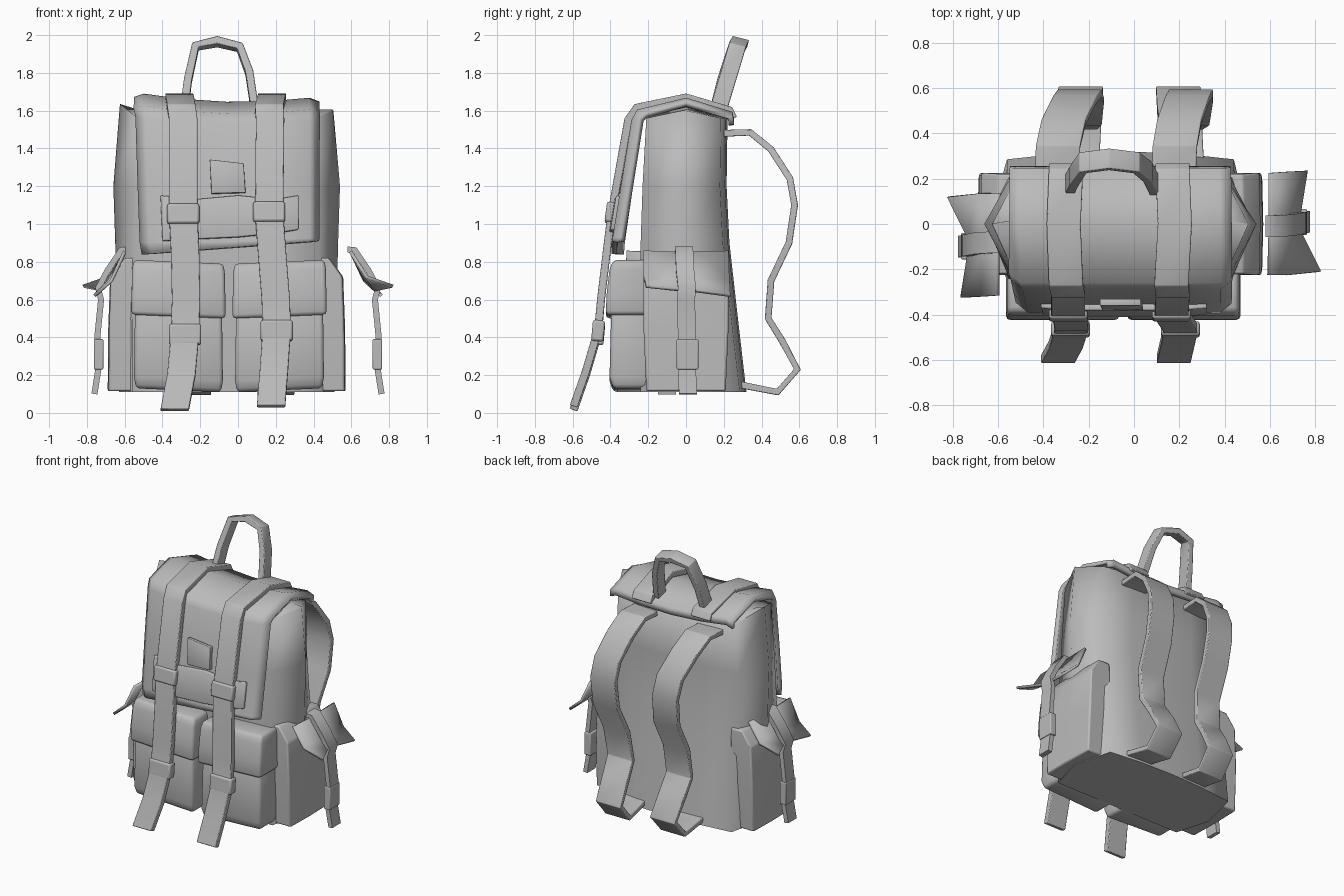
import bpy, bmesh, math
from mathutils import Vector

cube = bpy.data.objects.get("Cube")
if cube:
    bpy.data.objects.remove(cube, do_unlink=True)

# Single canvas colour
GREY = (0.5, 0.5, 0.5, 1)
canvas = bpy.data.materials.new("grey canvas")
canvas.use_nodes = True
canvas.diffuse_color = GREY
canvas.node_tree.nodes["Principled BSDF"].inputs["Base Color"].default_value = GREY

CX = -0.06          # the body sits slightly off centre
X, Y = Vector((1, 0, 0)), Vector((0, 1, 0))


def build(name, verts, faces, bevel=0.0, thick=0.0, angle=70):
    """Mesh object with clean normals, optional thickness and bevel."""
    me = bpy.data.meshes.new(name)
    me.from_pydata([tuple(v) for v in verts], [], faces)
    bm = bmesh.new()
    bm.from_mesh(me)
    bmesh.ops.recalc_face_normals(bm, faces=bm.faces)
    bm.to_mesh(me)
    bm.free()
    me.materials.append(canvas)
    me.shade_smooth()
    me.set_sharp_from_angle(angle=math.radians(angle))
    ob = bpy.data.objects.new(name, me)
    bpy.context.collection.objects.link(ob)
    if thick:
        mod = ob.modifiers.new("thickness", "SOLIDIFY")
        mod.thickness, mod.offset = thick, 0
    if bevel:
        mod = ob.modifiers.new("soft edge", "BEVEL")
        mod.width, mod.segments = bevel, 2
    return ob


def loft(name, rings, **kw):
    """Closed skin through equal rings, capped at both ends."""
    n, m = len(rings[0]), len(rings)
    faces = [(r * n + i, r * n + (i + 1) % n, (r + 1) * n + (i + 1) % n, (r + 1) * n + i)
             for r in range(m - 1) for i in range(n)]
    faces += [tuple(range(n)), tuple(range((m - 1) * n, m * n))]
    return build(name, [v for r in rings for v in r], faces, **kw)


def sheet(name, rows, thick, **kw):
    """Cloth panel through a grid of points."""
    n = len(rows[0])
    faces = [(r * n + i, r * n + i + 1, (r + 1) * n + i + 1, (r + 1) * n + i)
             for r in range(len(rows) - 1) for i in range(n - 1)]
    return build(name, [v for r in rows for v in r], faces, thick=thick, **kw)


def ribbon(name, path, width, thick, side=X, **kw):
    """Flat webbing that follows a path."""
    pts = [Vector(p) for p in path]
    rings = []
    for i, p in enumerate(pts):
        t = (pts[min(i + 1, len(pts) - 1)] - pts[max(i - 1, 0)]).normalized()
        n = t.cross(side).normalized() * thick / 2
        s = side * width / 2
        rings.append([p - s - n, p + s - n, p + s + n, p - s + n])
    return loft(name, rings, **kw)


# Main body: z, front y, back y, corner half width, ridge half width, ridge lift
rings = []
for z, front, back, corner, ridge, lift in [
        (0.11, -0.24, 0.32, 0.50, 0.57, 0),
        (0.50, -0.25, 0.275, 0.50, 0.58, 0),
        (0.90, -0.24, 0.23, 0.49, 0.59, 0),
        (1.20, -0.23, 0.215, 0.48, 0.60, 0),
        (1.56, -0.21, 0.22, 0.47, 0.565, 0.04),
        (1.605, -0.01, 0.03, 0.47, 0.56, 0)]:      # gabled top
    half = [(0.25, front, 0), (corner, front, 0), (ridge, 0, lift),
            (corner, back - min(0.035, back / 2), 0), (0.25, back - 0.008, 0)]
    ring = [(CX, front, z)] + [(CX + x, y, z + l) for x, y, l in half] + [(CX, back, z)]
    ring += [(CX - x, y, z + l * 1.9) for x, y, l in reversed(half)]
    rings.append(ring)
loft("body", rings, angle=80)

# Lid with a long front flap, side edges turned back
rows = []
for k, (y, z) in enumerate([(0.24, 1.55), (0.235, 1.59), (0.0, 1.66), (-0.25, 1.60),
                            (-0.275, 1.55), (-0.33, 1.20), (-0.375, 0.90), (-0.38, 0.845)]):
    t = max(0, k - 3) / 4
    row = []
    for f in (-1, -0.9, -0.5, 0, 0.5, 0.9, 1):
        x = CX + 0.02 * t + (0.485 - 0.025 * t) * f
        edge = abs(f) == 1
        sag = 0.04 * f * f - 0.012 * f - 0.028
        dz = sag * (1 - t) + 0.035 * (f + 0.8) * t ** 3
        row.append((x, y + (0.04 if edge and k > 2 else 0), z + dz - (0.025 if edge and k < 4 else 0)))
    rows.append(row)
sheet("lid_flap", rows, 0.03)

# Label panel and small patch on the flap
sheet("label_panel", [[(-0.41, -0.355, 1.15), (-0.22, -0.365, 1.13), (0.0, -0.365, 1.15),
                       (0.2, -0.365, 1.13), (0.32, -0.355, 1.15)],
                      [(-0.40, -0.392, 0.91), (-0.22, -0.397, 0.92), (0.0, -0.397, 0.93),
                       (0.2, -0.395, 0.95), (0.32, -0.385, 0.97)]], 0.03, bevel=0.006)
sheet("patch", [[(-0.15, -0.345, 1.34), (0.03, -0.345, 1.32)],
                [(-0.14, -0.365, 1.16), (0.04, -0.365, 1.165)]], 0.03, bevel=0.004)

# Front pockets with overlapping lids, the right pair hanging slightly askew
for side, cx, skew in (("right", -0.315, -0.01), ("left", 0.22, 0.01)):
    def block(name, levels, bevel):
        loft(f"{side}_{name}", [[(cx - w, -0.2, z - skew), (cx - w, y, z - skew),
                                 (cx + w, y, z + skew), (cx + w, -0.2, z + skew)]
                                for z, y, w in levels], bevel=bevel, angle=100)
    block("front_pocket", [(0.12, -0.385, 0.225), (0.18, -0.405, 0.235), (0.56, -0.395, 0.23)], 0.02)
    block("front_pocket_lid", [(0.51, -0.425, 0.25), (0.62, -0.42, 0.248), (0.75, -0.405, 0.245),
                               (0.80, -0.385, 0.238)], 0.02)

# Side pockets
for name, s in (("left", 1), ("right", -1)):
    loft(f"{name}_side_pocket",
         [[(CX + s * 0.45, -d, z), (CX + s * x, -d, z), (CX + s * (x + 0.005), 0, z),
           (CX + s * x, d, z), (CX + s * 0.45, d, z)]
          for z, x, d in [(0.115, 0.625, 0.21), (0.45, 0.622, 0.225), (0.72, 0.612, 0.225), (0.82, 0.54, 0.22)]],
         bevel=0.01)

# Flared side flaps with hanging straps, the right set turned half round
for name, s in (("left", 1), ("right", -1)):
    def place(p):
        return p if s > 0 else (-p[0], -0.09 - p[1], p[2])
    sheet(f"{name}_side_flap",
          [[place(p) for p in row] for row in [
              [(0.595, -0.225, 0.855), (0.68, -0.225, 0.72), (0.82, -0.21, 0.67)],
              [(0.60, -0.05, 0.85), (0.67, -0.04, 0.72), (0.73, -0.03, 0.65)],
              [(0.60, 0.06, 0.85), (0.67, 0.05, 0.71), (0.73, 0.05, 0.645)],
              [(0.60, 0.225, 0.855), (0.67, 0.23, 0.70), (0.76, 0.235, 0.62)]]], 0.018)
    ribbon(f"{name}_side_strap",
           [place(p) for p in [(0.58, -0.01, 0.865), (0.615, -0.01, 0.865), (0.69, -0.005, 0.755),
                               (0.74, 0.005, 0.66), (0.725, 0, 0.60), (0.745, 0.005, 0.40),
                               (0.738, 0.005, 0.24), (0.76, 0.01, 0.10)]], 0.095, 0.032, Y)
    ribbon(f"{name}_side_strap_loop",
           [place((0.738, 0.008, 0.39)), place((0.738, 0.008, 0.23))], 0.115, 0.05, Y, bevel=0.006)

# Front straps running over the lid, with two loops each
profile = [(0.25, 1.56), (0.235, 1.60), (0, 1.67), (-0.265, 1.615), (-0.305, 1.555), (-0.395, 1.05),
           (-0.42, 0.85), (-0.45, 0.60), (-0.465, 0.42), (-0.53, 0.20), (-0.595, 0.015)]
straps = {"right": ([-0.30, -0.30, -0.31, -0.30, -0.29, -0.29, -0.28, -0.275, -0.28, -0.30, -0.335], 0),
          "left": ([0.17, 0.17, 0.18, 0.165, 0.17, 0.165, 0.18, 0.20, 0.205, 0.19, 0.175], 0.02)}
for name, (xs, up) in straps.items():
    ribbon(f"{name}_front_strap", [(x, y, z + up * (z < 0.5)) for x, (y, z) in zip(xs, profile)],
           0.15, 0.042, bevel=0.005)
    ribbon(f"{name}_upper_loop", [(xs[5], -0.385, 1.105 + up / 2), (xs[5], -0.40, 1.0 + up / 2)],
           0.17, 0.065, bevel=0.012)
    ribbon(f"{name}_lower_loop", [(xs[8], -0.46, 0.47 + up), (xs[8], -0.47, 0.36 + up)],
           0.17, 0.065, bevel=0.012)

# Padded shoulder straps on the back, each with its own sideways drift
curve = [(0.20, 1.48), (0.34, 1.485), (0.45, 1.395), (0.55, 1.24), (0.575, 1.10), (0.545, 0.90),
         (0.45, 0.70), (0.435, 0.50), (0.51, 0.38), (0.59, 0.23), (0.485, 0.11), (0.28, 0.15)]
drift = {"right": [-0.34, -0.335, -0.31, -0.26, -0.24, -0.23, -0.24, -0.255, -0.25, -0.235, -0.24, -0.25],
         "left": [0.175, 0.18, 0.20, 0.235, 0.25, 0.25, 0.235, 0.21, 0.20, 0.195, 0.20, 0.21]}
for name, xs in drift.items():
    ribbon(f"{name}_shoulder_strap", [(x, y, z) for x, (y, z) in zip(xs, curve)],
           0.195, 0.036, bevel=0.005)

# Carry handle, leaning back, creased at the top corners
handle = [(-0.285, 0.17, 1.60), (-0.265, 0.21, 1.76), (-0.225, 0.27, 1.94), (-0.11, 0.285, 1.965),
          (0.01, 0.27, 1.935), (0.06, 0.23, 1.80), (0.09, 0.17, 1.60)]
ribbon("carry_handle", handle, 0.09, 0.042, Vector((0, 0.97, -0.24)), bevel=0.005)
